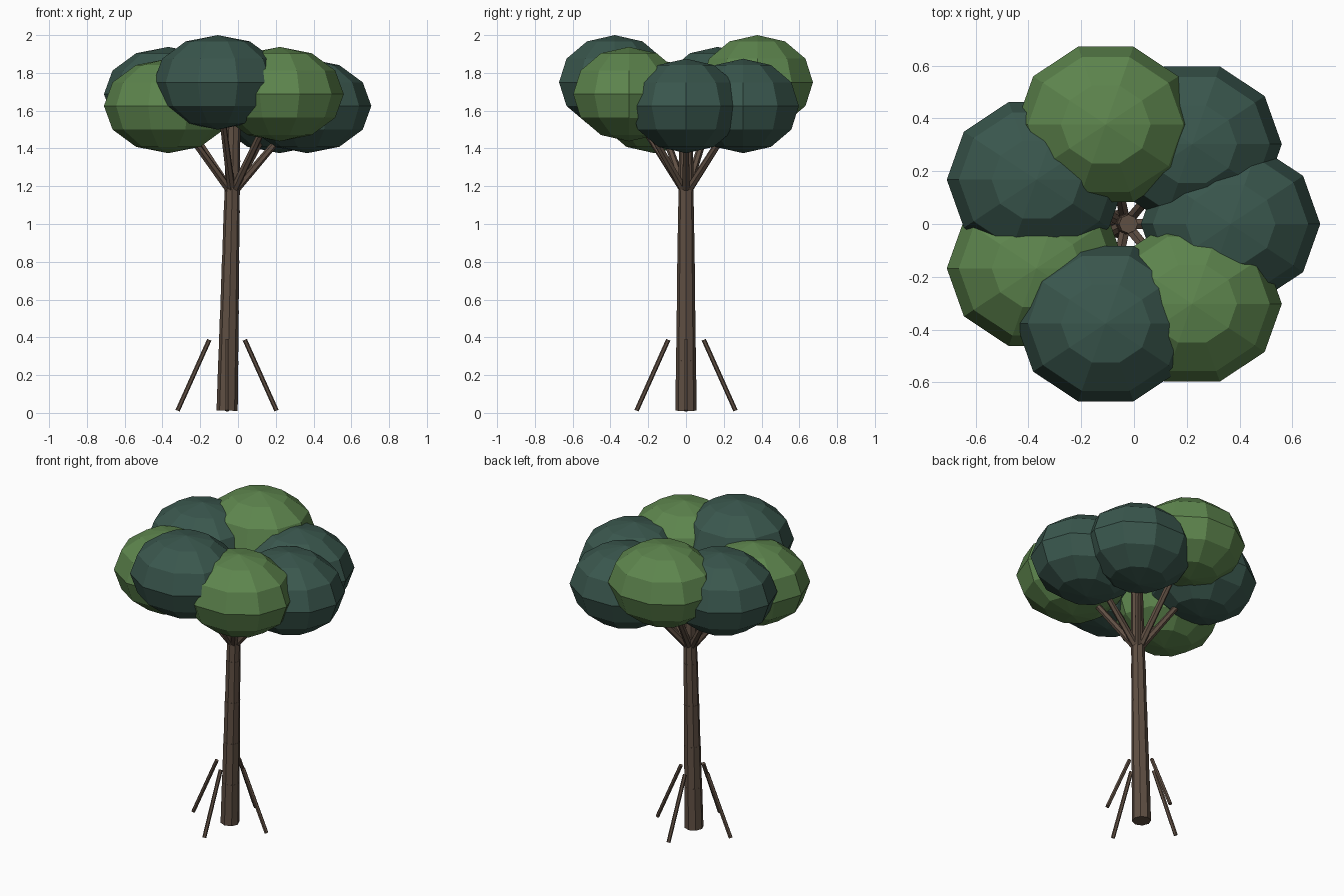
import bpy, math
from mathutils import Vector

if "Cube" in bpy.data.objects:
    bpy.data.objects.remove(bpy.data.objects["Cube"])


def material(name, rgb):
    m = bpy.data.materials.new(name)
    m.diffuse_color = (*rgb, 1)
    m.use_nodes = True
    m.node_tree.nodes["Principled BSDF"].inputs["Base Color"].default_value = m.diffuse_color
    return m


BARK = material("bark_brown", (0.115, 0.078, 0.056))
DARK = material("dark_green", (0.042, 0.095, 0.075))
LIGHT = material("leaf_green", (0.110, 0.235, 0.075))


def finish(name, mat):
    ob = bpy.context.object
    ob.name = name
    ob.data.materials.append(mat)
    return ob


def rod(name, a, b, r1, r2, sides, mat):
    """Tapered cylinder from point a to point b."""
    a, b = Vector(a), Vector(b)
    d = b - a
    bpy.ops.mesh.primitive_cone_add(
        vertices=sides, radius1=r1, radius2=r2, depth=d.length,
        location=(a + b) / 2, rotation=d.to_track_quat('Z', 'Y').to_euler())
    return finish(name, mat)


BASE_X, TOP_X = -0.058, -0.021   # the trunk leans slightly to +x
Z0, STEP, SEGMENTS = 0.012, 0.265, 6


def trunk_x(z):
    return BASE_X + (TOP_X - BASE_X) * min(1, z / 1.6)


# Trunk: stacked, stepped segments
for i in range(SEGMENTS):
    z1, z2 = Z0 + i * STEP, Z0 + (i + 1) * STEP
    r = 0.056 - 0.0037 * i
    rod(f"trunk_{i + 1}", (trunk_x(z1), 0, z1), (trunk_x(z2), 0, z2),
        r, r * 0.95, 8, BARK)

# Crown: seven faceted leaf clumps around the trunk, each with a branch
for i in range(7):
    ang = -math.tau * i / 7
    centre = Vector((TOP_X + 0.387 * math.cos(ang), 0.387 * math.sin(ang),
                     1.625 + 0.0625 * (i % 3)))
    bpy.ops.mesh.primitive_uv_sphere_add(
        segments=10, ring_count=6, radius=1, location=centre,
        rotation=(0, 0, math.pi / 2))
    clump = finish(f"leaf_clump_{i + 1}", LIGHT if i % 2 else DARK)
    clump.scale = (0.31, 0.34, 0.25)
    start = Vector((trunk_x(1.16), 0, 1.16))
    rod(f"branch_{i + 1}", start, start.lerp(centre, 0.9),
        0.022, 0.016, 6, BARK)

# Support stakes leaning towards the trunk
for i in range(4):
    c, s = math.cos(i * math.pi / 2), math.sin(i * math.pi / 2)
    rod(f"stake_{i + 1}",
        (BASE_X + 0.262 * c, 0.262 * s, 0.012),
        (BASE_X + 0.094 * c, 0.094 * s, 0.387), 0.012, 0.012, 6, BARK)
